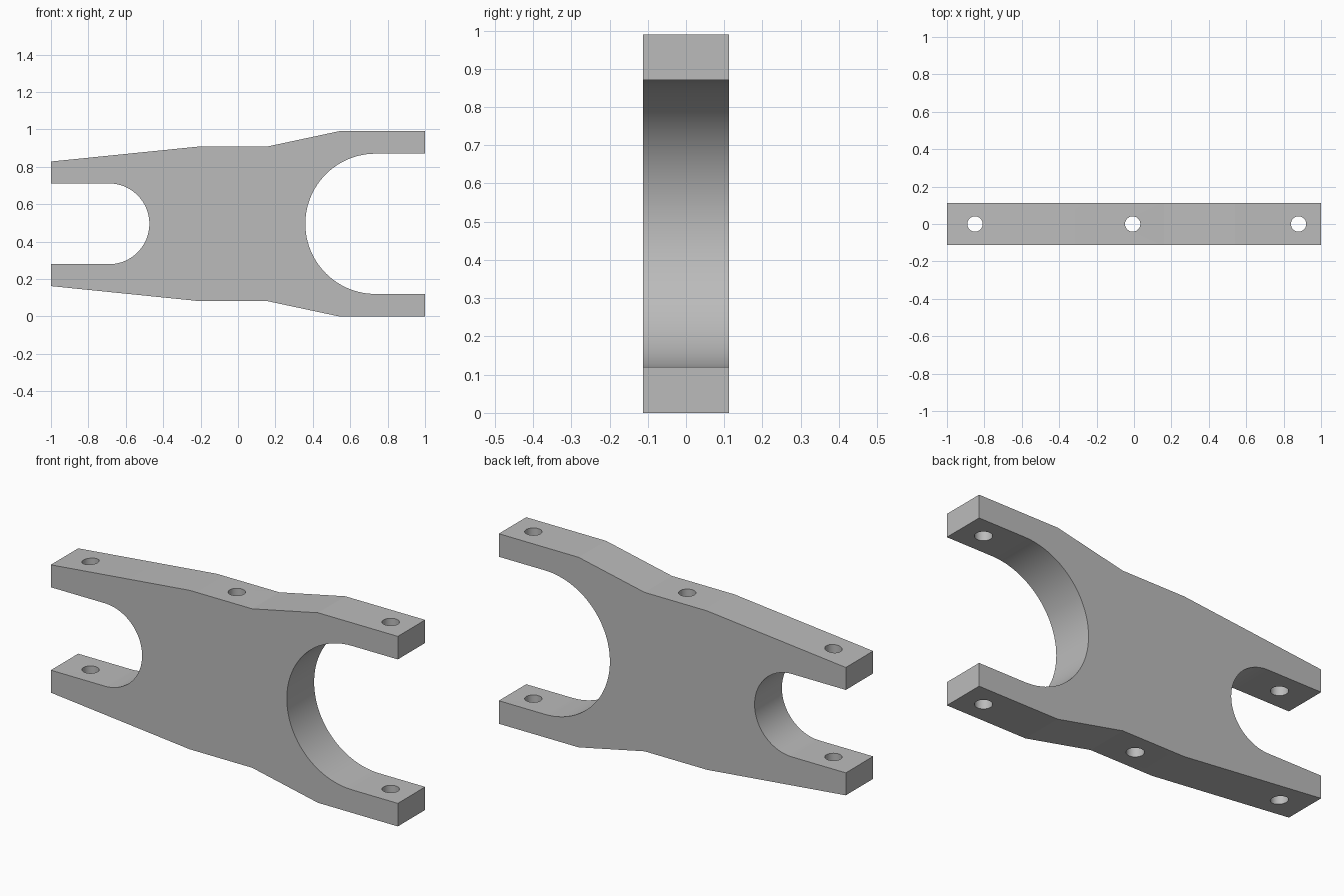
import bpy
import bmesh
from math import sin, cos, pi, radians

cube = bpy.data.objects.get("Cube")
if cube:
    bpy.data.objects.remove(cube, do_unlink=True)

MID = 0.495       # height of the mirror plane
DEPTH = 0.225     # thickness along y
HOLE_R = 0.041

grey = bpy.data.materials.new("plain_grey")
grey.use_nodes = True
colour = (0.5, 0.5, 0.5, 1)
grey.diffuse_color = colour
grey.node_tree.nodes["Principled BSDF"].inputs["Base Color"].default_value = colour


def arc(cx, r, start, end, steps=48):
    """Points of a slot end centred on the mirror plane."""
    angles = [start + (end - start) * i / steps for i in range(steps + 1)]
    return [(cx + r * cos(a), r * sin(a)) for a in angles]


# Side profile: sloping upper edge, mirrored below, with a round slot in each end
upper = [(-1, 0.333), (-0.2, 0.414), (0.16, 0.414), (0.54, MID), (1, MID)]
lower = [(x, -z) for x, z in reversed(upper)]
big_slot = [(1, 0.375)] + arc(0.735, 0.375, pi / 2, 3 * pi / 2) + [(1, -0.375)]
small_slot = [(-1, -0.216)] + arc(-0.69, 0.216, -pi / 2, pi / 2) + [(-1, 0.216)]
outline = upper + big_slot + lower + small_slot

# Forked link body
bm = bmesh.new()
face = bm.faces.new([bm.verts.new((x, -DEPTH / 2, z + MID)) for x, z in outline])
extruded = bmesh.ops.extrude_face_region(bm, geom=[face])["geom"]
bmesh.ops.translate(bm, vec=(0, DEPTH, 0),
                    verts=[v for v in extruded if isinstance(v, bmesh.types.BMVert)])
bmesh.ops.recalc_face_normals(bm, faces=bm.faces)
mesh = bpy.data.meshes.new("forked_link")
bm.to_mesh(mesh)
bm.free()
link = bpy.data.objects.new("forked_link", mesh)
bpy.context.collection.objects.link(link)
mesh.materials.append(grey)

# Vertical pin holes, drilled right through
for name, x in (("right", -0.85), ("middle", -0.007), ("left", 0.88)):
    bpy.ops.mesh.primitive_cylinder_add(vertices=48, radius=HOLE_R, depth=2,
                                        location=(x, 0, MID))
    drill = bpy.context.object
    drill.name = name + "_hole_cutter"
    drill.hide_render = True
    drill.data.materials.append(grey)
    cut = link.modifiers.new(name + "_hole", "BOOLEAN")
    cut.object = drill
    cut.solver = "EXACT"
    bpy.context.view_layer.objects.active = link
    bpy.ops.object.modifier_apply(modifier=cut.name)
    bpy.data.objects.remove(drill, do_unlink=True)

# Smooth slot and hole walls, crisp outer edges
bpy.ops.object.select_all(action="DESELECT")
link.select_set(True)
bpy.context.view_layer.objects.active = link
bpy.ops.object.shade_smooth_by_angle(angle=radians(10))
